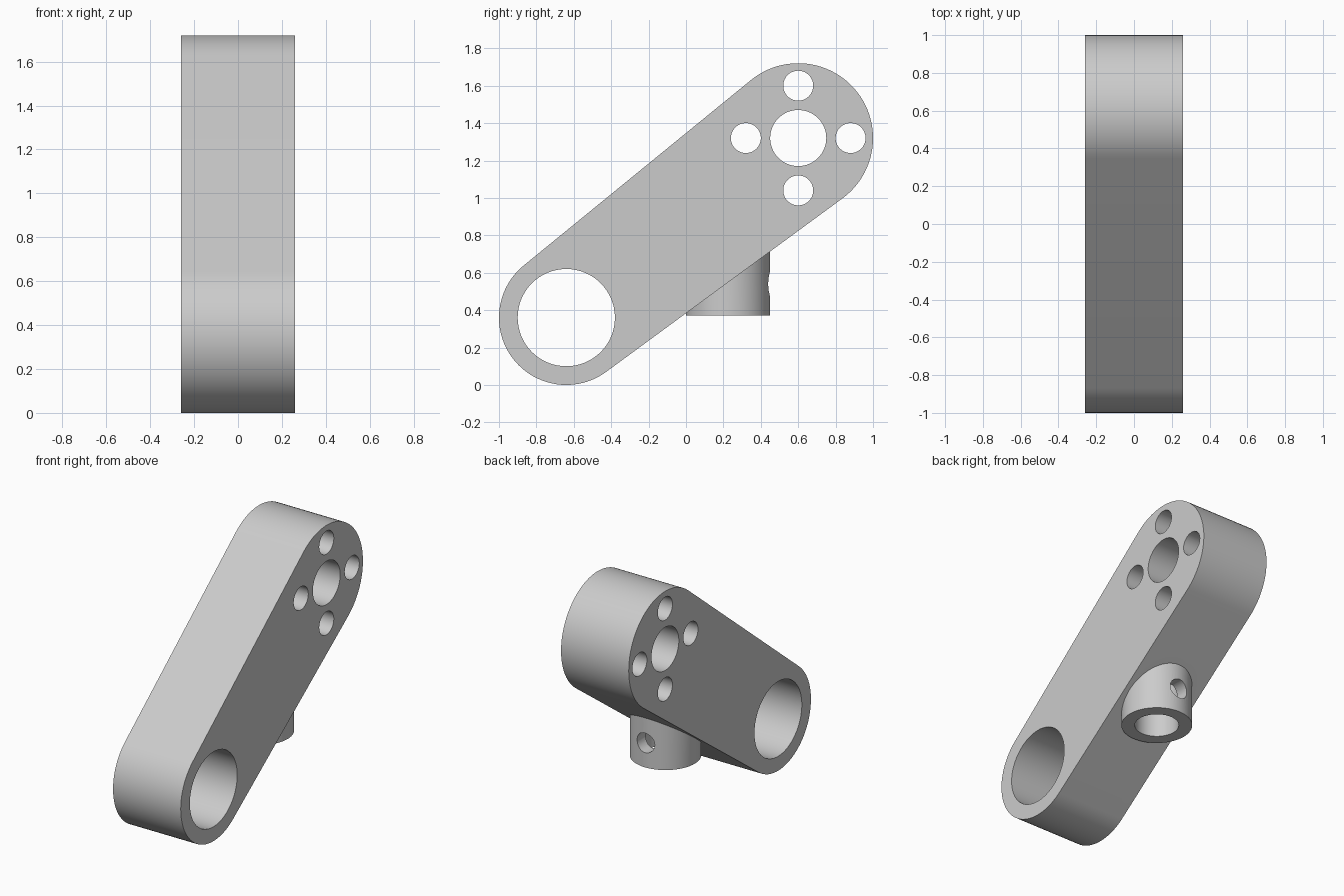
import bpy, bmesh, math
from mathutils import Matrix, Vector

if "Cube" in bpy.data.objects:
    bpy.data.objects.remove(bpy.data.objects["Cube"])

HALF = 0.26                                   # half thickness of the arm
LOW, LOW_R = Vector((-0.64, 0.36)), 0.36      # lower eye (y, z)
TOP, TOP_R = Vector((0.60, 1.32)), 0.40       # upper eye (y, z)
BOSS_Y, BOSS_R = 0.225, 0.225

grey = bpy.data.materials.new("plain grey")
grey.diffuse_color = (0.6, 0.6, 0.6, 1)
grey.use_nodes = True
grey.node_tree.nodes["Principled BSDF"].inputs["Base Color"].default_value = grey.diffuse_color


def add_object(name, bm):
    bmesh.ops.recalc_face_normals(bm, faces=bm.faces)
    mesh = bpy.data.meshes.new(name)
    bm.to_mesh(mesh)
    bm.free()
    mesh.materials.append(grey)
    obj = bpy.data.objects.new(name, mesh)
    bpy.context.collection.objects.link(obj)
    return obj


def cylinder(name, centre, radius, depth, axis, segments=64):
    turn = {"x": Matrix.Rotation(math.pi / 2, 4, "Y"),
            "y": Matrix.Rotation(math.pi / 2, 4, "X"),
            "z": Matrix.Identity(4)}[axis]
    bm = bmesh.new()
    bmesh.ops.create_cone(bm, cap_ends=True, segments=segments, radius1=radius,
                          radius2=radius, depth=depth,
                          matrix=Matrix.Translation(centre) @ turn)
    return add_object(name, bm)


def combine(target, tool, operation):
    mod = target.modifiers.new(operation.lower(), "BOOLEAN")
    mod.operation, mod.object, mod.solver = operation, tool, "EXACT"
    bpy.context.view_layer.objects.active = target
    bpy.ops.object.modifier_apply(modifier=mod.name)
    bpy.data.objects.remove(tool)


def arc(centre, radius, start, end, steps=48):
    return [centre + radius * Vector((math.cos(a), math.sin(a)))
            for a in (start + (end - start) * i / steps for i in range(steps + 1))]


# Arm: two round ends joined by their tangent lines
span = TOP - LOW
lean = math.atan2(span.y, span.x)
taper = math.acos((LOW_R - TOP_R) / span.length)
outline = (arc(TOP, TOP_R, lean - taper, lean + taper)
           + arc(LOW, LOW_R, lean + taper, lean - taper + 2 * math.pi))
bm = bmesh.new()
face = bm.faces.new([bm.verts.new((-HALF, p.x, p.y)) for p in outline])
moved = bmesh.ops.extrude_face_region(bm, geom=[face])["geom"]
bmesh.ops.translate(bm, vec=(2 * HALF, 0, 0),
                    verts=[v for v in moved if isinstance(v, bmesh.types.BMVert)])
if not face.is_valid or len(bm.faces) == len(outline) + 1:
    bm.faces.new([v for v in bm.verts if v.co.x < 0])
arm = add_object("link_arm", bm)

# Socket boss under the arm, with a blind bore and a set-screw hole at the back
combine(arm, cylinder("boss", (0, BOSS_Y, 0.57), BOSS_R, 0.40, "z"), "UNION")
combine(arm, cylinder("bore", (0, BOSS_Y, 0.55), 0.14, 0.40, "z"), "DIFFERENCE")
combine(arm, cylinder("screw_hole", (0, BOSS_Y + 0.15, 0.54), 0.068, 0.30, "y", 32),
        "DIFFERENCE")

# Large eye, hub hole and four bolt holes through the arm
holes = [(LOW, 0.26), (TOP, 0.15)]
holes += [(TOP + 0.28 * Vector(d), 0.08) for d in ((1, 0), (-1, 0), (0, 1), (0, -1))]
for pos, radius in holes:
    combine(arm, cylinder("hole", (0, pos.x, pos.y), radius, 1.0, "x"), "DIFFERENCE")

# Smooth round walls, crisp rims
bpy.ops.object.select_all(action="DESELECT")
arm.select_set(True)
bpy.context.view_layer.objects.active = arm
bpy.ops.object.shade_smooth_by_angle(angle=math.radians(30))
